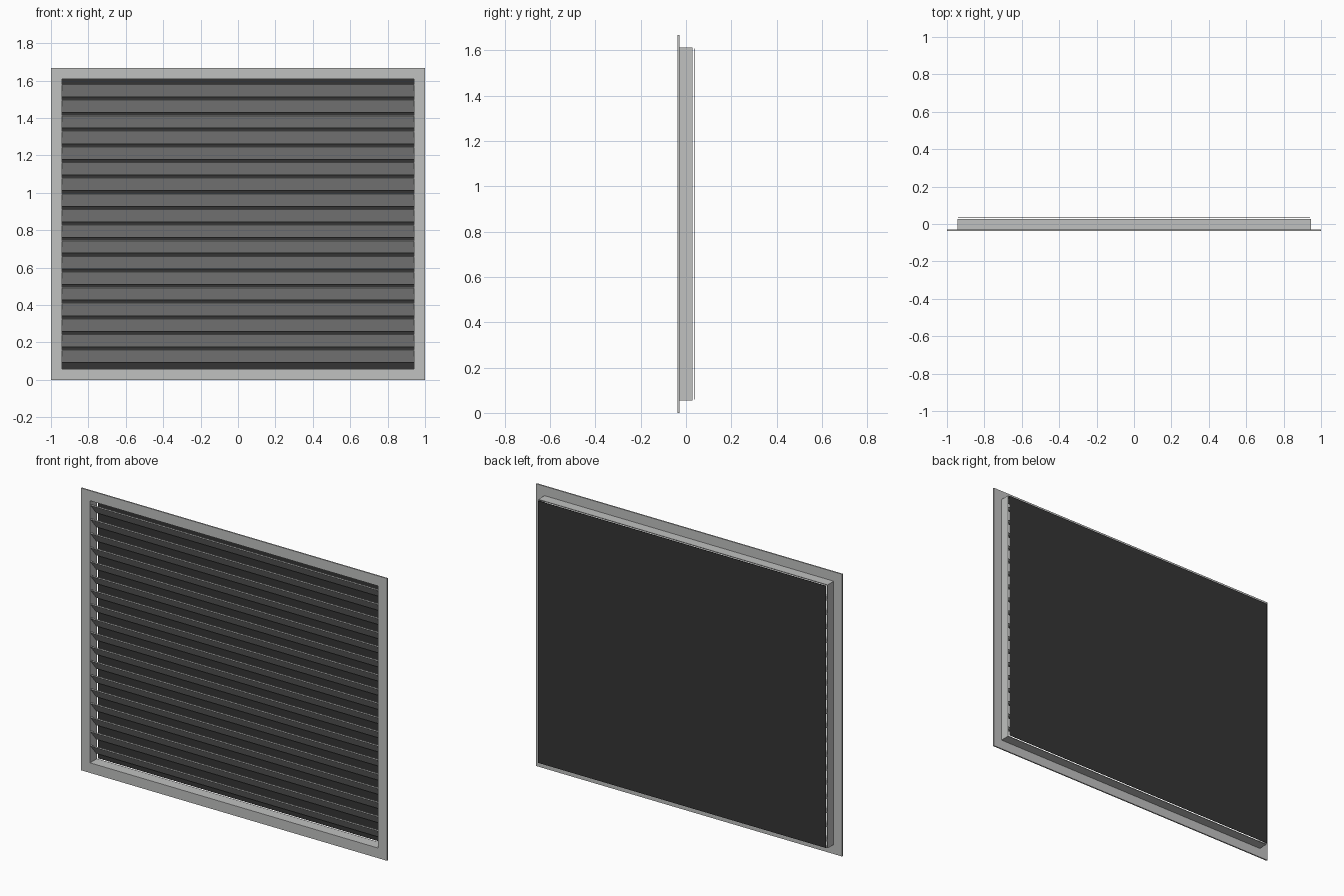
import bpy
import math
from mathutils import Matrix, Vector

cube = bpy.data.objects.get("Cube")
if cube:
    bpy.data.objects.remove(cube, do_unlink=True)


def make_material(name, rgb):
    mat = bpy.data.materials.new(name)
    mat.use_nodes = True
    colour = (*rgb, 1.0)
    mat.diffuse_color = colour
    mat.node_tree.nodes["Principled BSDF"].inputs["Base Color"].default_value = colour
    return mat


metal = make_material("light grey metal", (0.53, 0.535, 0.53))
screen = make_material("dark screen", (0.036, 0.036, 0.036))

HEIGHT = 1.667
MID = HEIGHT / 2


def add_mesh(name, verts, faces, mat):
    mesh = bpy.data.meshes.new(name)
    mesh.from_pydata(verts, [], faces)
    mesh.materials.append(mat)
    obj = bpy.data.objects.new(name, mesh)
    bpy.context.collection.objects.link(obj)
    return obj


def rect_ring(name, outer, inner, y0, y1, mat):
    """Rectangular tube: outer and inner are (half width, half height)."""
    verts = [(sx * w, y, MID + sz * h)
             for y in (y0, y1) for w, h in (outer, inner)
             for sx, sz in ((-1, -1), (1, -1), (1, 1), (-1, 1))]
    faces = []
    for i in range(4):
        j = (i + 1) % 4
        faces += [(i, j, j + 4, i + 4),
                  (i + 8, i + 12, j + 12, j + 8),
                  (i, i + 8, j + 8, j),
                  (i + 4, j + 4, j + 12, i + 12)]
    return add_mesh(name, verts, faces, mat)


def box(name, size, centre, mat, tilt=0.0):
    turn = Matrix.Rotation(tilt, 3, 'X')
    verts = [Vector(centre) + turn @ Vector((x * size[0] / 2, y * size[1] / 2, z * size[2] / 2))
             for x in (-1, 1) for y in (-1, 1) for z in (-1, 1)]
    faces = [(0, 1, 3, 2), (4, 6, 7, 5), (0, 4, 5, 1),
             (2, 3, 7, 6), (0, 2, 6, 4), (1, 5, 7, 3)]
    return add_mesh(name, verts, faces, mat)


# Flat front flange and the sleeve behind it
OPENING = (0.941, 0.774)
rect_ring("front_flange", (1.0, MID), OPENING, -0.037, -0.029, metal)
rect_ring("wall_sleeve", (0.945, 0.778), OPENING, -0.029, 0.028, metal)

# Louvre slats, front edge high and rear edge low
SLATS = 18
PITCH = 0.0836
for i in range(SLATS):
    z = MID + 0.004 + (i - (SLATS - 1) / 2) * PITCH
    box(f"louvre_slat_{i + 1}", (2 * OPENING[0], 0.086, 0.006),
        (0, -0.003, z), metal, math.radians(-50))

# Dark screen set just off the back of the sleeve
box("back_screen", (1.882, 0.002, 1.548), (0, 0.036, MID), screen)
